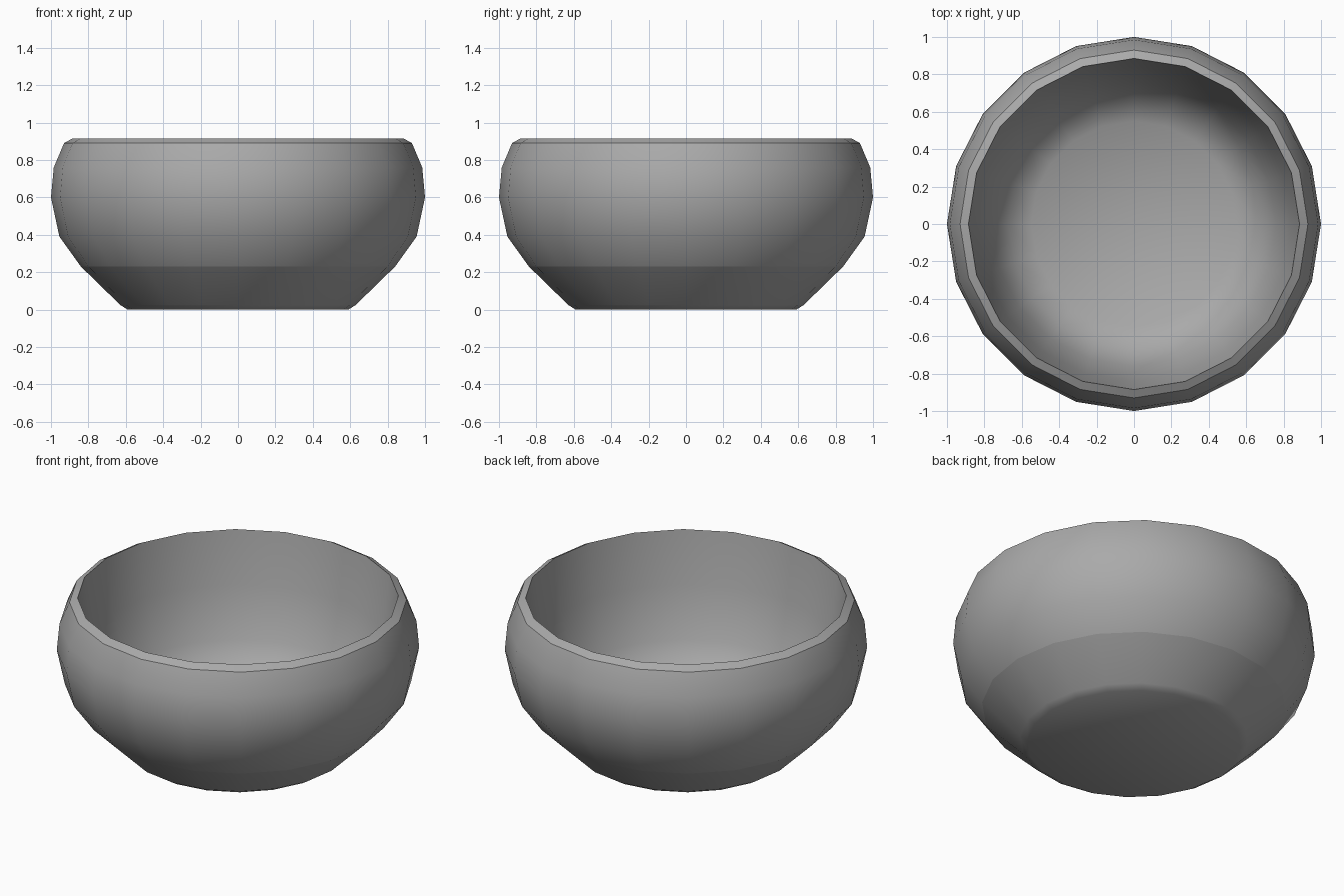
import bpy, bmesh
from math import sin, cos, tau

if "Cube" in bpy.data.objects:
    bpy.data.objects.remove(bpy.data.objects["Cube"])

SIDES = 20
# (radius, height): outer wall from foot to rim, then inner wall down to floor
PROFILE = [(0.59, 0.0), (0.63, 0.025), (0.84, 0.23), (0.955, 0.39), (1.0, 0.60),
           (0.985, 0.76), (0.93, 0.89), (0.885, 0.915),
           (0.84, 0.60), (0.76, 0.30), (0.67, 0.16), (0.55, 0.09)]
SHARP_RINGS = (2, 6, 7)  # foot line, rim outer edge, rim inner edge

bm = bmesh.new()
rings = [[bm.verts.new((r * cos(tau * i / SIDES), r * sin(tau * i / SIDES), z))
          for i in range(SIDES)] for r, z in PROFILE]

# Walls and rim
for a, b in zip(rings, rings[1:]):
    for i in range(SIDES):
        j = (i + 1) % SIDES
        bm.faces.new((a[i], a[j], b[j], b[i]))

# Base underside and inner floor
for ring, z in ((rings[0], 0.0), (rings[-1], 0.07)):
    centre = bm.verts.new((0, 0, z))
    for i in range(SIDES):
        bm.faces.new((centre, ring[i], ring[(i + 1) % SIDES]))

bmesh.ops.recalc_face_normals(bm, faces=bm.faces)
for f in bm.faces:
    f.smooth = True
for k in SHARP_RINGS:
    for i in range(SIDES):
        bm.edges.get((rings[k][i], rings[k][(i + 1) % SIDES])).smooth = False

mesh = bpy.data.meshes.new("bowl")
bm.to_mesh(mesh)
bm.free()
bowl = bpy.data.objects.new("bowl", mesh)
bpy.context.collection.objects.link(bowl)

# Darker grey glaze
glaze = bpy.data.materials.new("grey_glaze")
glaze.diffuse_color = (0.4, 0.4, 0.4, 1)
glaze.use_nodes = True
glaze.node_tree.nodes["Principled BSDF"].inputs["Base Color"].default_value = glaze.diffuse_color
mesh.materials.append(glaze)
